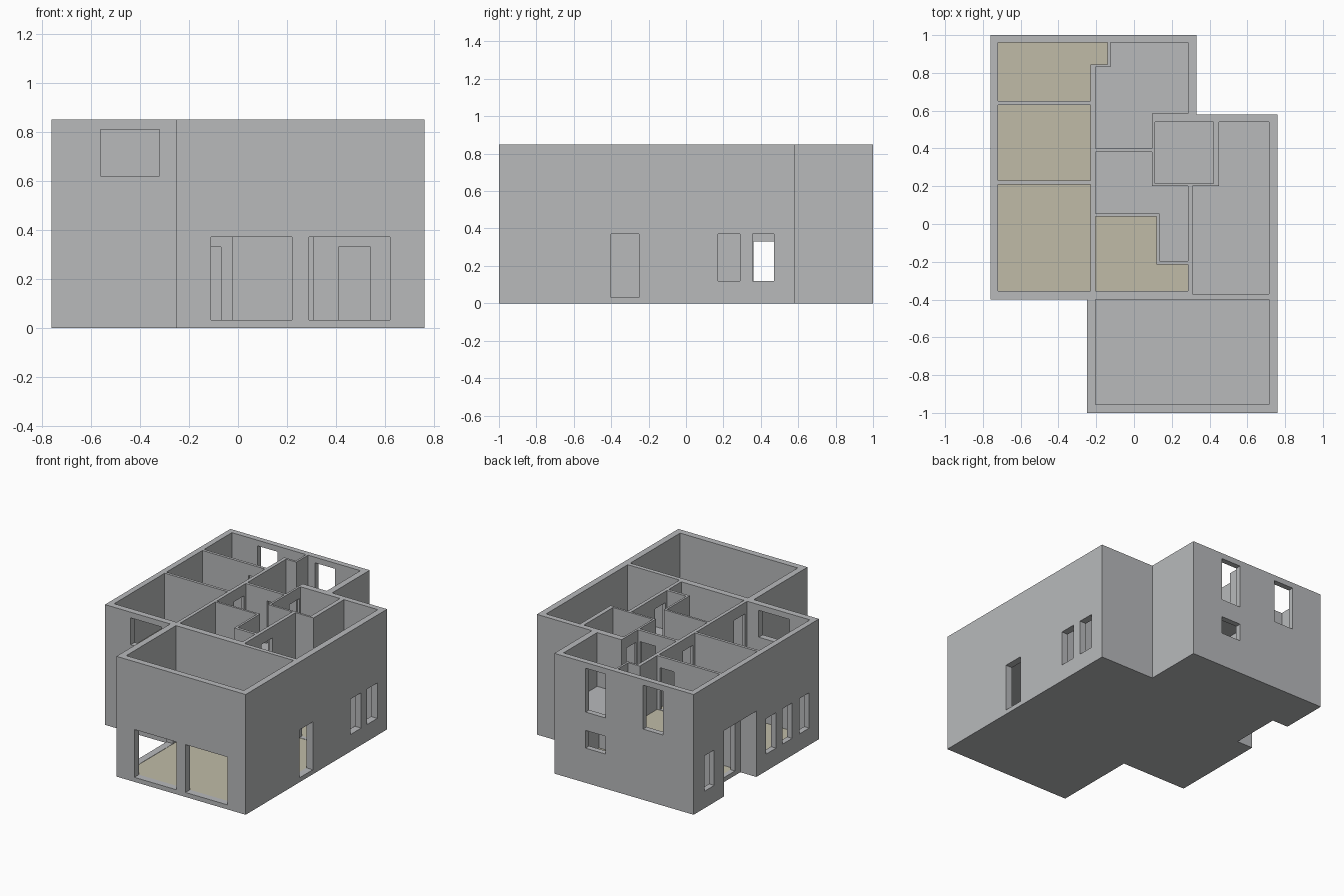
import bpy
import bmesh

cube = bpy.data.objects.get("Cube")
if cube:
    bpy.data.objects.remove(cube, do_unlink=True)


def material(name, rgb):
    m = bpy.data.materials.new(name)
    m.use_nodes = True
    m.diffuse_color = (*rgb, 1)
    bsdf = next(n for n in m.node_tree.nodes if n.type == 'BSDF_PRINCIPLED')
    bsdf.inputs["Base Color"].default_value = (*rgb, 1)
    return m


GREY = material("wall_grey", (0.48, 0.49, 0.50))
TAN = material("floor_tan", (0.53, 0.50, 0.39))


def rect(x0, x1, y0, y1):
    return [(x0, y0), (x1, y0), (x1, y1), (x0, y1)]


def prisms(name, parts):
    """One object made of upright prisms: (outline, bottom z, top z)."""
    bm = bmesh.new()
    for pts, z0, z1 in parts:
        base = bm.faces.new([bm.verts.new((x, y, z0)) for x, y in pts])
        top = bmesh.ops.extrude_face_region(bm, geom=[base])["geom"]
        verts = [v for v in top if isinstance(v, bmesh.types.BMVert)]
        bmesh.ops.translate(bm, verts=verts, vec=(0, 0, z1 - z0))
    bmesh.ops.recalc_face_normals(bm, faces=bm.faces)
    me = bpy.data.meshes.new(name)
    bm.to_mesh(me)
    bm.free()
    ob = bpy.data.objects.new(name, me)
    bpy.context.collection.objects.link(ob)
    return ob


def storey(name, outline, z0, z1, rooms, floor_z, room_top, openings, is_tan):
    """Solid block, hollowed by rooms, then pierced by doors and windows."""
    ob = prisms(name, [(outline, z0, z1)])
    cutters = [prisms("room_cutter", [(r, floor_z, room_top) for r in rooms]),
               prisms("opening_cutter",
                      [(rect(*o[:4]), o[4], o[5]) for o in openings])]
    for c in cutters:
        c.hide_render = True
        mod = ob.modifiers.new("cut", 'BOOLEAN')
        mod.operation = 'DIFFERENCE'
        mod.solver = 'EXACT'
        mod.object = c
    dg = bpy.context.evaluated_depsgraph_get()
    dg.update()
    me = bpy.data.meshes.new_from_object(ob.evaluated_get(dg))
    ob.modifiers.clear()
    ob.data = me
    me.name = name
    for c in cutters:
        bpy.data.objects.remove(c, do_unlink=True)
    # Floors of the tan rooms, walls grey
    me.materials.clear()
    me.materials.append(GREY)
    me.materials.append(TAN)
    for p in me.polygons:
        c = p.center
        on_floor = p.normal.z > 0.9 and abs(c.z - floor_z) < 0.001
        p.material_index = int(on_floor and is_tan(c.x, c.y))
    return ob


FRONT = [(-0.76, -0.40), (-0.25, -0.40), (-0.25, -1), (0.76, -1),
         (0.76, 0.58), (0.33, 0.58), (0.33, 1), (-0.76, 1)]
# Entrance recess in the side wall of the ground storey
RECESS = [(-0.76, 0.66), (-0.635, 0.66), (-0.635, 0.30), (-0.76, 0.30)]

# ---- Ground storey ----
ground_rooms = [
    [(-0.20, -0.95), (0.71, -0.95), (0.71, 0.10), (0.31, 0.10),
     (0.31, -0.20), (-0.02, -0.20), (-0.02, -0.40), (-0.20, -0.40)],
    rect(-0.72, -0.23, -0.35, 0.22),
    [(-0.20, -0.37), (-0.05, -0.37), (-0.05, -0.17), (0.28, -0.17),
     (0.28, 0.22), (-0.20, 0.22)],
    rect(-0.60, 0.40, 0.33, 0.54),
    rect(0.43, 0.71, 0.33, 0.54),
    rect(0.31, 0.71, 0.13, 0.30),
    rect(-0.72, -0.23, 0.70, 0.96),
    rect(-0.20, 0.28, 0.57, 0.96),
]
S, D, T = 0.032, 0.33, 0.37     # sill, inner door head, outer opening head
ground_openings = [
    # front and side porch openings
    (-0.11, 0.22, -1.05, -0.92, S, T),
    (0.29, 0.62, -1.05, -0.92, S, T),
    (-0.30, -0.17, -0.90, -0.44, S, T),
    # left side door and windows
    (0.68, 0.80, -0.40, -0.25, S, T),
    (0.68, 0.80, 0.17, 0.29, 0.12, T),
    (0.68, 0.80, 0.355, 0.47, 0.12, T),
    # back window and entrance door
    (-0.07, 0.085, 0.93, 1.05, 0.245, T),
    (-0.70, -0.57, 0.36, 0.52, S, T),
    # inner doors
    (0.41, 0.54, 0.08, 0.15, S, D),
    (-0.19, -0.07, -0.42, -0.35, S, D),
    (0.38, 0.45, 0.36, 0.49, S, D),
    (-0.45, -0.33, 0.52, 0.72, S, D),
    (-0.10, 0.02, 0.52, 0.59, S, D),
    (0.00, 0.13, 0.20, 0.35, S, D),
    (-0.50, -0.38, 0.20, 0.35, S, D),
]
# right side windows
for y in (-0.29, -0.10, 0.08, 0.77):
    ground_openings.append((-0.80, -0.69, y, y + 0.11, 0.12, T))

storey("ground_storey", FRONT + RECESS, 0, 0.465, ground_rooms, 0.03, 0.44,
       ground_openings, lambda x, y: True)

# ---- Upper storey, open to the sky ----
upper_rooms = [
    [(-0.72, 0.65), (-0.23, 0.65), (-0.23, 0.845), (-0.14, 0.845),
     (-0.14, 0.96), (-0.72, 0.96)],
    rect(-0.72, -0.23, 0.23, 0.63),
    rect(-0.72, -0.23, -0.355, 0.21),
    [(-0.205, 0.40), (0.095, 0.40), (0.095, 0.585), (0.285, 0.585),
     (0.285, 0.96), (-0.125, 0.96), (-0.125, 0.83), (-0.205, 0.83)],
    [(-0.205, 0.055), (0.135, 0.055), (0.135, -0.195), (0.285, -0.195),
     (0.285, 0.20), (0.095, 0.20), (0.095, 0.38), (-0.205, 0.38)],
    [(-0.205, -0.355), (0.285, -0.355), (0.285, -0.215), (0.12, -0.215),
     (0.12, 0.04), (-0.205, 0.04)],
    rect(0.11, 0.42, 0.215, 0.54),
    [(0.31, -0.37), (0.715, -0.37), (0.715, 0.54), (0.45, 0.54),
     (0.45, 0.20), (0.31, 0.20)],
    rect(-0.205, 0.715, -0.955, -0.40),
]
S, D, T = 0.472, 0.77, 0.81
upper_openings = [
    # front window and two tall back windows
    (-0.56, -0.32, -0.45, -0.33, 0.62, T),
    (-0.52, -0.365, 0.93, 1.05, 0.50, T),
    (-0.07, 0.085, 0.93, 1.05, 0.50, T),
    # inner doors
    (-0.36, -0.25, 0.62, 0.66, S, D),
    (-0.24, -0.195, 0.25, 0.36, S, D),
    (-0.24, -0.195, 0.07, 0.19, S, D),
    (-0.24, -0.195, -0.33, -0.21, S, D),
    (-0.04, 0.08, 0.37, 0.41, S, D),
    (0.085, 0.12, 0.42, 0.53, S, D),
    (0.275, 0.32, -0.18, -0.06, S, D),
]


def upper_tan(x, y):
    bedrooms = x < -0.22
    dressing = -0.36 < y < 0.045 and x < 0.29 and not (x > 0.13 and y > -0.2)
    return bedrooms or dressing


storey("upper_storey", FRONT, 0.465, 0.85, upper_rooms, 0.47, 0.90,
       upper_openings, upper_tan)
